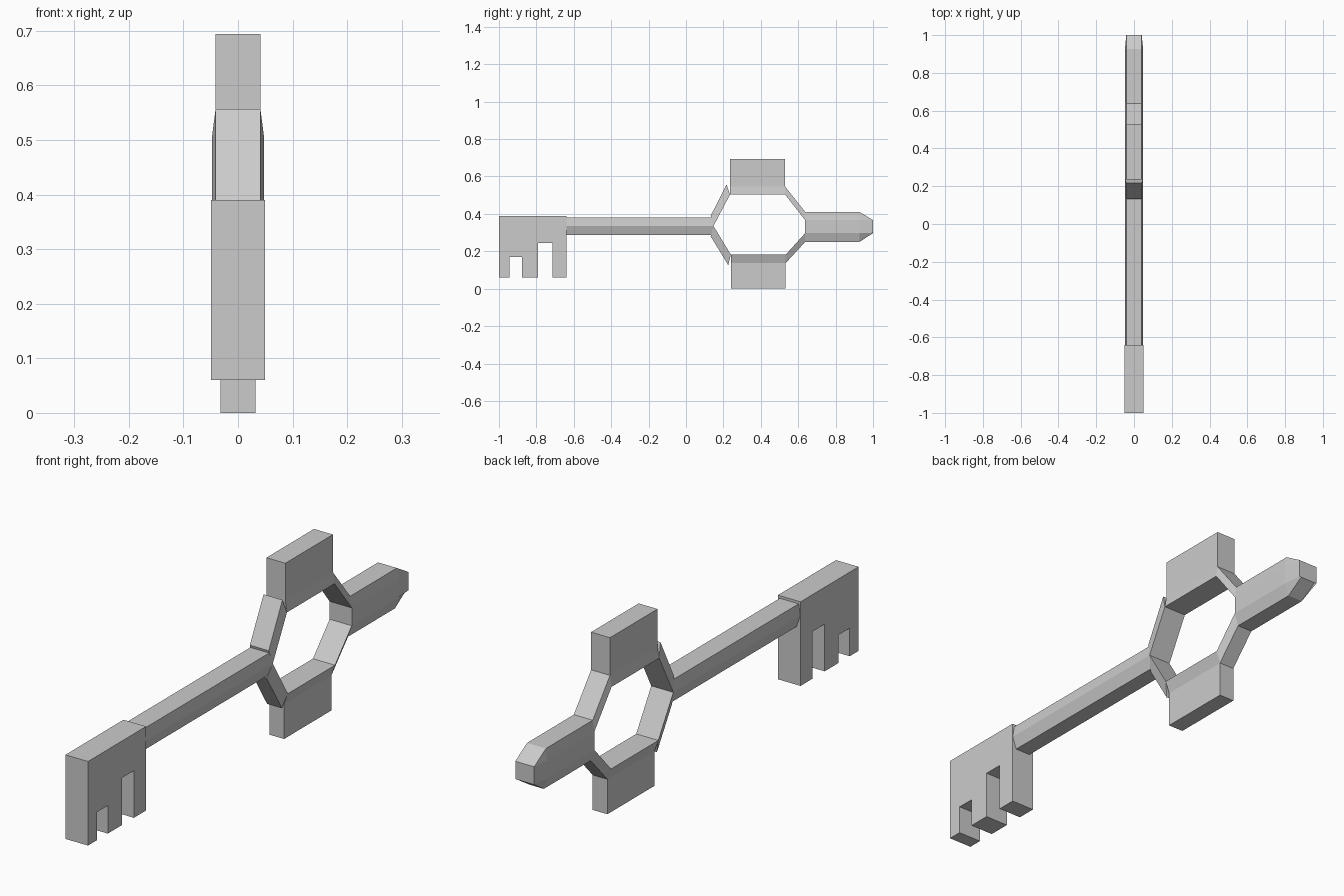
import bpy, bmesh

if "Cube" in bpy.data.objects:
    bpy.data.objects.remove(bpy.data.objects["Cube"])

WIDE, TOP, LOW = 0.048, 0.041, 0.032   # half widths: middle, upper edge, lower edge


def make(name, bm):
    bmesh.ops.remove_doubles(bm, verts=bm.verts[:], dist=0.0005)
    bmesh.ops.recalc_face_normals(bm, faces=bm.faces[:])
    me = bpy.data.meshes.new(name)
    bm.to_mesh(me)
    bm.free()
    ob = bpy.data.objects.new(name, me)
    bpy.context.collection.objects.link(ob)
    return ob


def loft(name, rings, caps=(True, True)):
    """Skin matching closed rings of (x, y, z) points."""
    bm = bmesh.new()
    vs = [[bm.verts.new(p) for p in r] for r in rings]
    n = len(rings[0])
    for a, b in zip(vs, vs[1:]):
        for i in range(n):
            j = (i + 1) % n
            bm.faces.new((a[i], a[j], b[j], b[i]))
    if caps[0]:
        bm.faces.new(vs[0])
    if caps[1]:
        bm.faces.new(vs[-1])
    return make(name, bm)


def plate(name, outline, half):
    """Extrude a (y, z) outline symmetrically across x."""
    return loft(name, [[(x, y, z) for y, z in outline] for x in (-half, half)])


def section(y, levels):
    """Ring at y from (half width, z) levels, mirrored in x."""
    return ([(w, y, z) for w, z in levels]
            + [(-w, y, z) for w, z in reversed(levels)])


def strip(name, stations, half, caps=(True, True)):
    """Tapered band: wide inner edge, narrower outer edge."""
    rings = []
    for (yi, zi), (yo, zo) in stations:
        rings.append([(-WIDE, yi, zi), (WIDE, yi, zi), (half, yo, zo), (-half, yo, zo)])
    return loft(name, rings, caps)


# Notched bit
plate("key_bit", [(-1, 0.39), (-1, 0.06), (-0.945, 0.06), (-0.945, 0.17),
                  (-0.877, 0.17), (-0.877, 0.06), (-0.79, 0.06), (-0.79, 0.245),
                  (-0.715, 0.245), (-0.715, 0.06), (-0.64, 0.06), (-0.64, 0.39)], 0.049)

# Six-sided shaft
shaft = [(TOP, 0.38), (WIDE, 0.335), (LOW, 0.288)]
loft("shaft", [section(-0.64, shaft), section(0.147, shaft)])

# Ring halves: bent band behind, loose front arm, outer block
strip("upper_ring", [((0.235, 0.503), (0.235, 0.546)), ((0.53, 0.503), (0.53, 0.546)),
                     ((0.637, 0.367), (0.637, 0.411))], TOP, (True, False))
strip("lower_ring", [((0.24, 0.182), (0.24, 0.137)), ((0.533, 0.182), (0.533, 0.137)),
                     ((0.637, 0.297), (0.637, 0.25))], LOW, (True, False))
strip("upper_front_arm", [((0.147, 0.335), (0.132, 0.39)),
                          ((0.235, 0.503), (0.217, 0.557))], TOP)
strip("lower_front_arm", [((0.147, 0.335), (0.132, 0.28)),
                          ((0.24, 0.182), (0.226, 0.126))], LOW)
plate("upper_block", [(0.235, 0.546), (0.53, 0.546), (0.53, 0.694), (0.235, 0.694)], TOP)
plate("lower_block", [(0.24, 0), (0.533, 0), (0.533, 0.137), (0.24, 0.137)], LOW)

# End stem with chamfered tip
stem = [(TOP, 0.411), (WIDE, 0.367), (WIDE, 0.297), (LOW, 0.25)]
tip = [(TOP, 0.367), (TOP, 0.367), (TOP, 0.297), (LOW, 0.297)]
loft("end_stem", [section(0.637, stem), section(0.927, stem), section(1.0, tip)])
